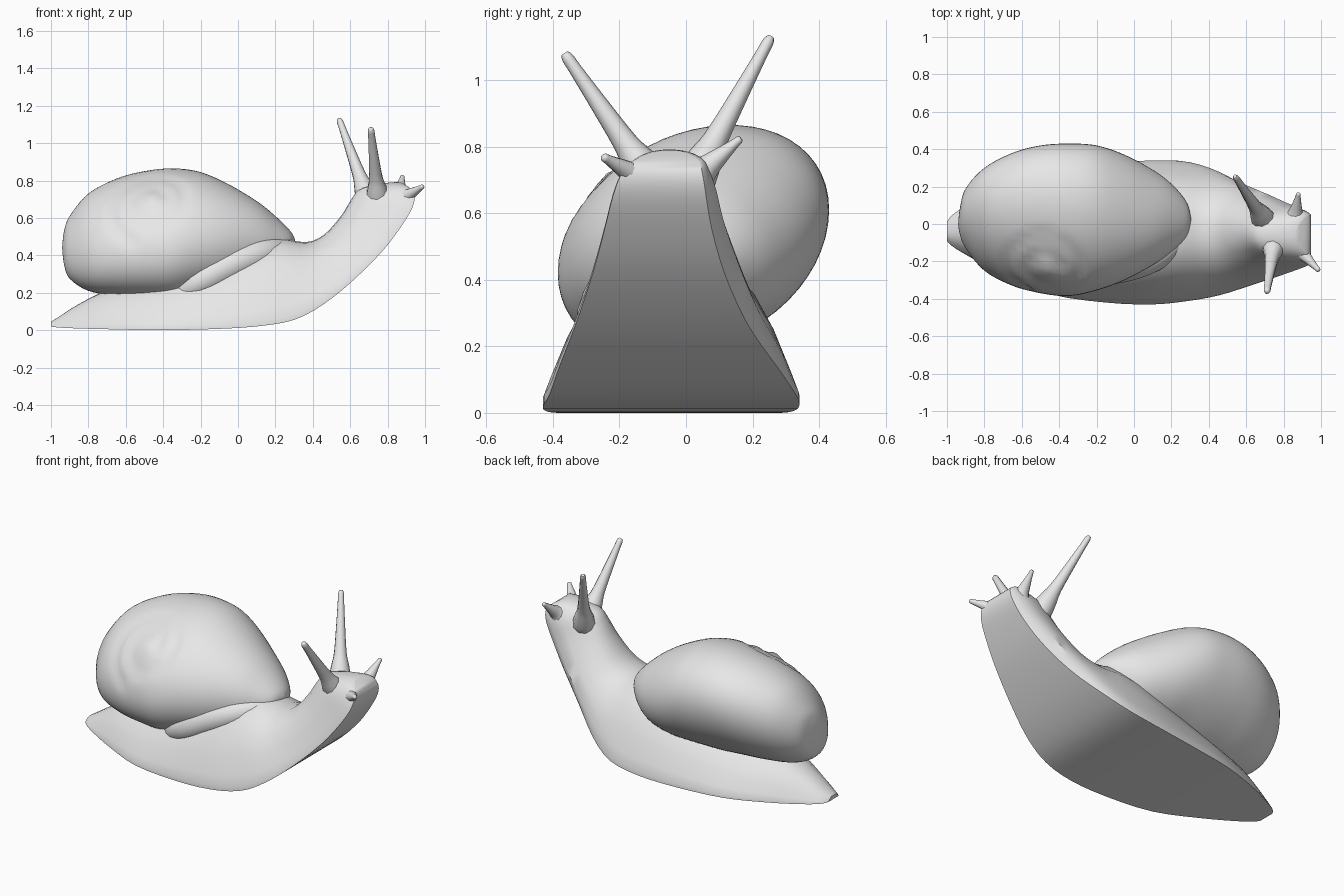
import bpy, bmesh, math
from mathutils import Vector

cube = bpy.data.objects.get("Cube")
if cube:
    bpy.data.objects.remove(cube, do_unlink=True)

grey = bpy.data.materials.new("plain_grey")
grey.use_nodes = True
grey.diffuse_color = (0.8, 0.8, 0.8, 1)
grey.node_tree.nodes["Principled BSDF"].inputs["Base Color"].default_value = (0.8, 0.8, 0.8, 1)


def resample(stations, steps):
    """Smooth (Catmull-Rom) interpolation through tuples of numbers."""
    out = []
    last = len(stations) - 1
    for i in range(last):
        p0, p1 = stations[max(i - 1, 0)], stations[i]
        p2, p3 = stations[i + 1], stations[min(i + 2, last)]
        for s in range(steps):
            t = s / steps
            out.append([b + 0.5 * t * (c - a + t * (2 * a - 5 * b + 4 * c - d + t * (3 * (b - c) + d - a)))
                        for a, b, c, d in zip(p0, p1, p2, p3)])
    out.append(list(stations[-1]))
    return out


def loft(name, rings, relief=None, angle=40):
    """Skin closed rings of points into one capped object."""
    bm = bmesh.new()
    loops = [[bm.verts.new(p) for p in ring] for ring in rings]
    n = len(loops[0])
    for a, b in zip(loops, loops[1:]):
        for i in range(n):
            j = (i + 1) % n
            bm.faces.new((a[i], a[j], b[j], b[i]))
    bm.faces.new(loops[0])
    bm.faces.new(loops[-1])
    bmesh.ops.recalc_face_normals(bm, faces=bm.faces)
    bm.normal_update()
    if relief:
        moves = [(v, v.normal * relief(v.co)) for v in bm.verts]
        for v, move in moves:
            v.co += move
    mesh = bpy.data.meshes.new(name)
    bm.to_mesh(mesh)
    bm.free()
    mesh.materials.append(grey)
    obj = bpy.data.objects.new(name, mesh)
    bpy.context.collection.objects.link(obj)
    bpy.ops.object.select_all(action='DESELECT')
    obj.select_set(True)
    bpy.context.view_layer.objects.active = obj
    bpy.ops.object.shade_smooth_by_angle(angle=math.radians(angle))


def tube(name, path, sides=12, steps=4):
    """Round tube through (x, y, z, radius) points."""
    pts = resample(path, steps)
    rings = []
    for i, p in enumerate(pts):
        ahead = Vector(pts[min(i + 1, len(pts) - 1)][:3])
        behind = Vector(pts[max(i - 1, 0)][:3])
        along = (ahead - behind).normalized()
        side = along.cross(Vector((0.3, 0.2, 1)) if abs(along.z) < 0.8 else Vector((1, 0, 0))).normalized()
        up = side.cross(along)
        rings.append([Vector(p[:3]) + p[3] * (side * math.cos(a) + up * math.sin(a))
                      for a in (math.tau * k / sides for k in range(sides))])
    loft(name, rings, angle=60)


# Body: sole x, sole z, back x, back z, centre y, half width, rounding of the left sole edge
body = [
    (-1.0, .02, -1.0, .045, -.04, .05, 0),
    (-.97, .015, -.96, .07, -.035, .085, 0),
    (-.88, .01, -.85, .14, -.035, .14, 0),
    (-.7, .005, -.68, .22, -.04, .23, 0),
    (-.45, 0, -.42, .28, -.05, .325, 0),
    (-.15, .005, -.15, .37, -.05, .37, 0),
    (.1, .02, .05, .45, -.045, .385, 0),
    (.3, .055, .22, .49, -.04, .37, 0),
    (.46, .14, .36, .47, -.04, .34, .08),
    (.62, .27, .46, .51, -.045, .285, .2),
    (.77, .42, .55, .61, -.05, .23, .28),
    (.87, .55, .6, .69, -.055, .19, .3),
    (.93, .65, .645, .75, -.055, .165, .3),
    (.945, .715, .72, .775, -.055, .14, .25),
    (.925, .755, .82, .79, -.05, .11, .2),
    (.88, .785, .87, .79, -.05, .04, 0),
]
half = [(1, 0), (1, .06), (.94, .2), (.82, .45), (.66, .7), (.43, .9), (.2, .985)]
section = half + [(0, 1)] + [(-u, v) for u, v in reversed(half)]
rings = []
for sx, sz, bx, bz, yc, hw, rounding in resample(body, 3):
    ring = []
    for u, v in section:
        trim = 1 - rounding * max(0, 1 - v / .25) if u > 0 else 1
        ring.append((sx + (bx - sx) * v, yc + hw * u * trim, max(0, sz + (bz - sz) * v)))
    rings.append(ring)
loft("body", rings)

# Shell: x, right y, left y, bottom z, top z, sideways lean
shell = [
    (-.94, -.005, .005, .435, .445, .3),
    (-.93, -.06, .09, .35, .53, .3),
    (-.9, -.13, .19, .275, .61, .3),
    (-.8, -.25, .3, .21, .73, .3),
    (-.65, -.33, .38, .185, .81, .3),
    (-.5, -.37, .42, .175, .85, .3),
    (-.35, -.385, .43, .17, .865, .27),
    (-.2, -.355, .42, .19, .845, .2),
    (-.05, -.3, .37, .21, .78, .1),
    (.1, -.22, .29, .25, .69, 0),
    (.2, -.15, .215, .31, .61, 0),
    (.28, -.07, .12, .4, .53, 0),
    (.305, .02, .03, .475, .485, 0),
]
spire = Vector((-.46, -.24, .7))
axis = Vector((0, -.57, .82)).normalized()
across = Vector((1, 0, 0))
upward = axis.cross(across)


def whorl(co):
    """Shallow spiral groove and a nub around the spire."""
    d = co - spire
    if d.dot(axis) < -.2:
        return 0
    x, y = d.dot(across), d.dot(upward)
    r = math.hypot(x, y)
    turn = (math.atan2(y, x) / math.tau) % 1
    groove = sum(math.exp(-((r - .07 - .1 * (turn + k)) / .025) ** 2) for k in (0, 1) if turn + k < 1.7)
    return .018 * math.exp(-(r / .05) ** 2) - .013 * groove


rings = []
for x, y0, y1, z0, z1, lean in resample(shell, 5):
    ry, rz = (y1 - y0) / 2, (z1 - z0) / 2
    rise = math.sqrt(1 - lean * lean)
    ring = []
    for k in range(56):
        c, s = math.cos(math.tau * k / 56), math.sin(math.tau * k / 56)
        ring.append((x, (y0 + y1) / 2 + ry * c, (z0 + z1) / 2 + rz * (rise * s + lean * c)))
    rings.append(ring)
loft("shell", rings, whorl)

# Fleshy mantle swelling under the shell opening
tube("mantle", [
    (-.36, -.2, .15, .03), (-.22, -.245, .25, .08), (-.05, -.22, .34, .09), (.1, -.17, .4, .085),
    (.2, -.1, .425, .07), (.25, 0, .43, .06), (.22, .1, .4, .04)], sides=20)


# Tentacles flare at the root and end in a small blunt tip
def tentacle(name, base, tip, root, end):
    base, tip = Vector(base), Vector(tip)
    profile = [(-.3, .6), (-.12, 1), (.06, .75), (.22, .42), (.55, .2), (.85, .04), (.96, 0)]
    path = [(*base.lerp(tip, t), end + (root - end) * f) for t, f in profile]
    path.append((*tip, end * .6))
    tube(name, path, sides=10, steps=3)


tentacle("left_eye_tentacle", (.68, .045, .74), (.54, .255, 1.13), .065, .017)
tentacle("right_eye_tentacle", (.745, -.13, .735), (.71, -.365, 1.08), .065, .018)
tentacle("left_feeler", (.86, .03, .71), (.88, .165, .825), .08, .012)
tentacle("right_feeler", (.875, -.13, .7), (.99, -.25, .77), .075, .013)
